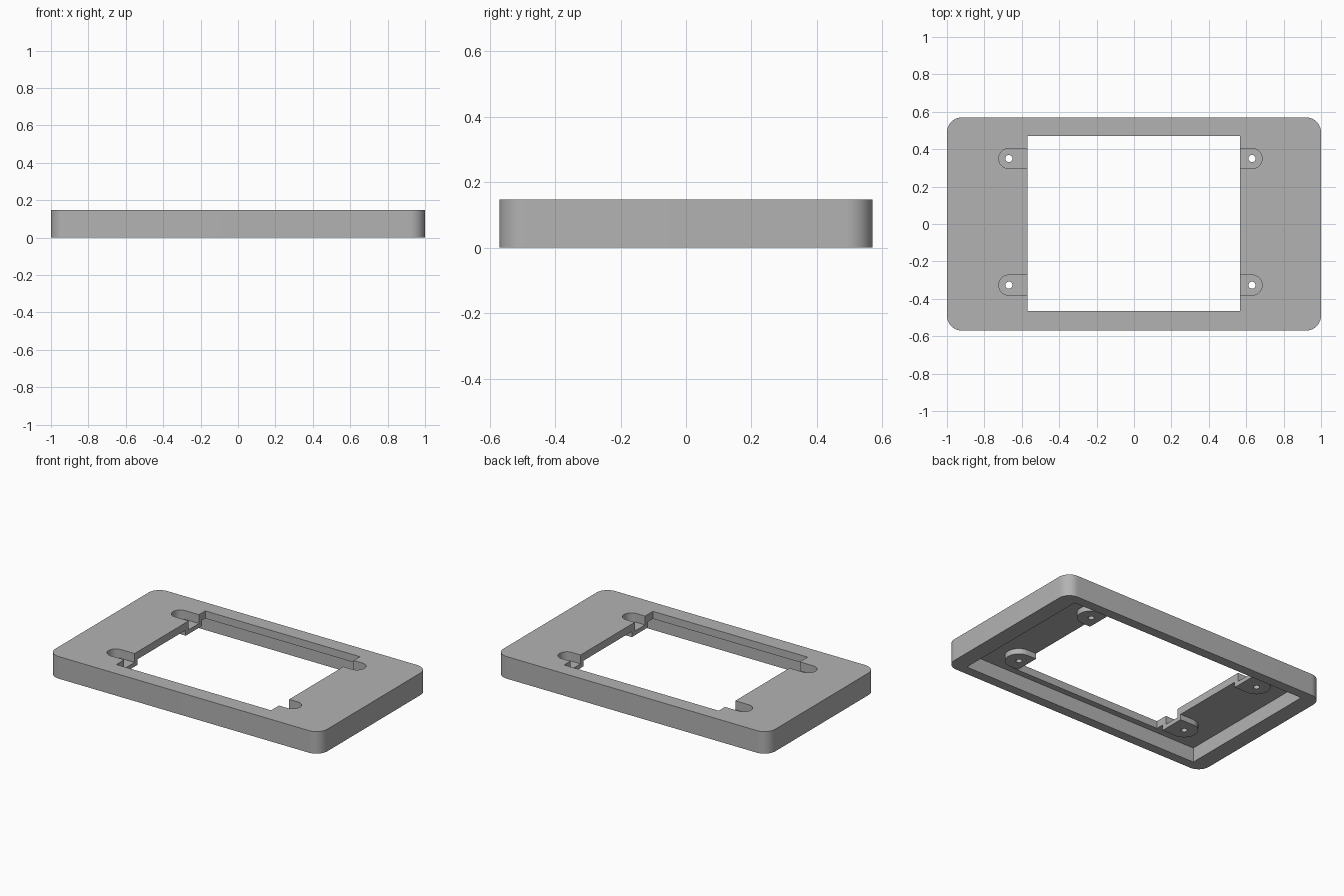
import bpy
import bmesh
from math import pi, cos, sin, radians

cube = bpy.data.objects.get("Cube")
if cube:
    bpy.data.objects.remove(cube, do_unlink=True)

grey = bpy.data.materials.new("plain grey")
grey.use_nodes = True
colour = (0.45, 0.45, 0.45, 1)
grey.diffuse_color = colour
grey.node_tree.nodes["Principled BSDF"].inputs["Base Color"].default_value = colour


def arc(cx, cy, r, start, end, steps):
    """Points along an arc, angles in units of pi."""
    angles = [pi * (start + (end - start) * i / steps) for i in range(steps + 1)]
    return [(cx + r * cos(a), cy + r * sin(a)) for a in angles]


def prism(name, outline, z0, z1):
    """Closed solid from a counter-clockwise outline."""
    bm = bmesh.new()
    base = bm.faces.new([bm.verts.new((x, y, z0)) for x, y in outline])
    top = bmesh.ops.extrude_face_region(bm, geom=[base])["geom"]
    verts = [g for g in top if isinstance(g, bmesh.types.BMVert)]
    bmesh.ops.translate(bm, vec=(0, 0, z1 - z0), verts=verts)
    bmesh.ops.recalc_face_normals(bm, faces=bm.faces)
    mesh = bpy.data.meshes.new(name)
    bm.to_mesh(mesh)
    bm.free()
    mesh.materials.append(grey)
    obj = bpy.data.objects.new(name, mesh)
    bpy.context.collection.objects.link(obj)
    return obj


def rectangle(x0, x1, y0, y1):
    return [(x0, y0), (x1, y0), (x1, y1), (x0, y1)]


def tab(side, cx, cy, r):
    """Half-round slot outline whose open end reaches into the window."""
    inner = side * 0.52
    if side > 0:
        return arc(cx, cy, r, -0.5, 0.5, 24) + [(inner, cy + r), (inner, cy - r)]
    return arc(cx, cy, r, 0.5, 1.5, 24) + [(inner, cy - r), (inner, cy + r)]


def combine(target, tool, operation):
    """Apply a boolean and discard the tool."""
    tool.hide_render = True
    mod = target.modifiers.new(operation.lower(), "BOOLEAN")
    mod.operation = operation
    mod.solver = "EXACT"
    mod.object = tool
    bpy.context.view_layer.objects.active = target
    bpy.ops.object.modifier_apply(modifier=mod.name)
    bpy.data.objects.remove(tool, do_unlink=True)


HEIGHT, PLATE_BOTTOM = 0.147, 0.097
HALF_X, HALF_Y, CORNER = 1.0, 0.57, 0.08

# Rounded outer shell
outline = []
for i, (sx, sy) in enumerate([(1, 1), (-1, 1), (-1, -1), (1, -1)]):
    outline += arc(sx * (HALF_X - CORNER), sy * (HALF_Y - CORNER), CORNER,
                   i / 2, i / 2 + 0.5, 12)
frame = prism("bezel_frame", outline, 0, HEIGHT)

# Hollow underside leaves a rim around a thin plate
combine(frame, prism("cavity", rectangle(-0.89, 0.89, -0.505, 0.505),
                     -0.1, PLATE_BOTTOM), "DIFFERENCE")

# Screw seats hang below the plate
seats = [(side, cx, cy) for side, cx in ((-1, -0.669), (1, 0.631))
         for cy in (-0.327, 0.35)]
for side, cx, cy in seats:
    combine(frame, prism("seat", tab(side, cx, cy, 0.085), 0.06, 0.12), "UNION")

# Central window
combine(frame, prism("window", rectangle(-0.57, 0.568, -0.464, 0.47),
                     -0.1, 0.3), "DIFFERENCE")

# Recesses and screw holes
for side, cx, cy in seats:
    combine(frame, prism("recess", tab(side, cx, cy, 0.054), 0.088, 0.3), "DIFFERENCE")
    combine(frame, prism("hole", arc(cx, cy, 0.019, 0, 2, 24)[:-1], -0.1, 0.3), "DIFFERENCE")

# Smooth rounds with crisp edges
bpy.ops.object.select_all(action="DESELECT")
frame.select_set(True)
bpy.context.view_layer.objects.active = frame
bpy.ops.object.shade_smooth_by_angle(angle=radians(30))
